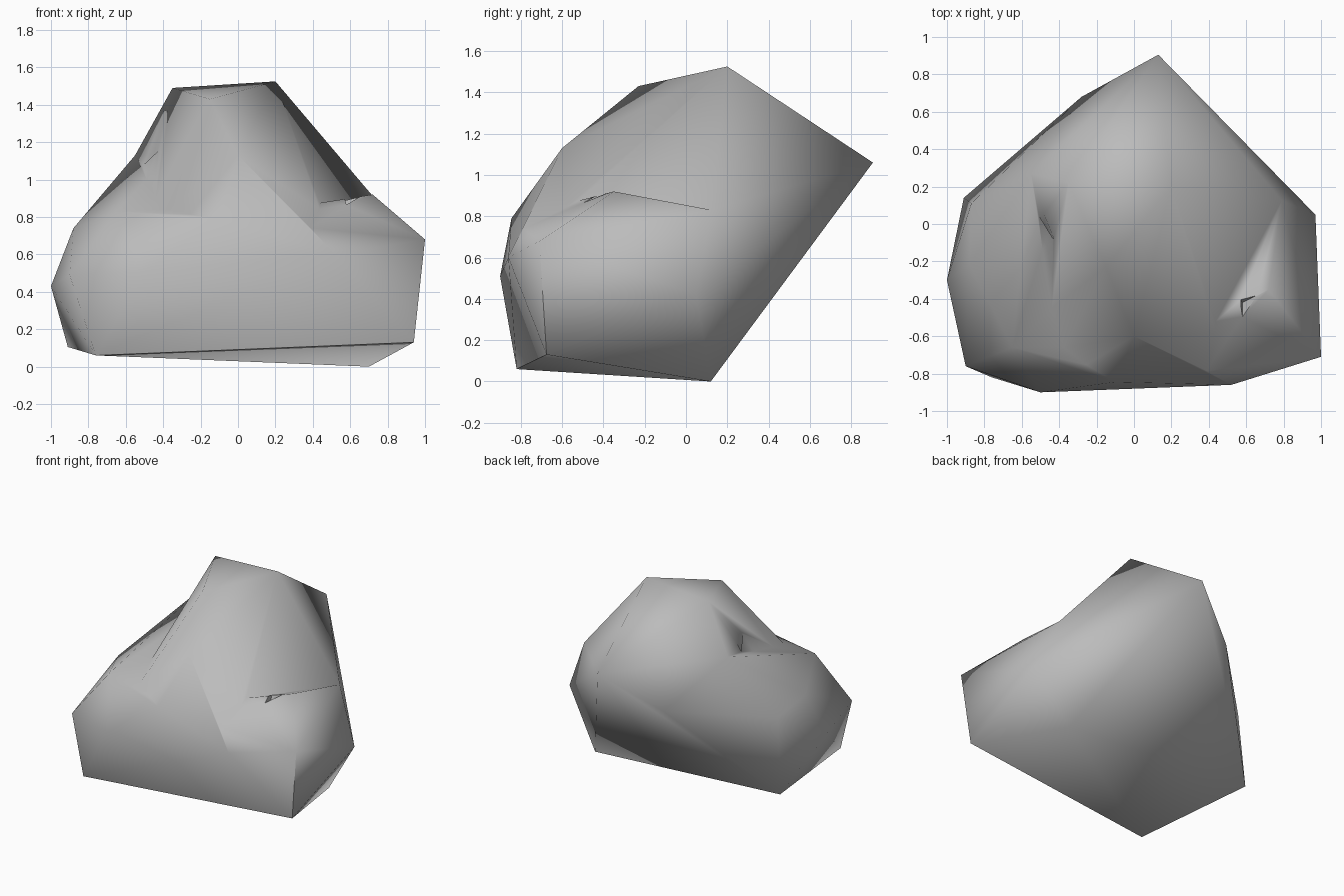
import bpy, bmesh, math

if "Cube" in bpy.data.objects:
    bpy.data.objects.remove(bpy.data.objects["Cube"])

stone = bpy.data.materials.new("grey stone")
stone.diffuse_color = (0.5, 0.5, 0.5, 1)
stone.use_nodes = True
stone.node_tree.nodes["Principled BSDF"].inputs["Base Color"].default_value = stone.diffuse_color

# Landmark corners of the boulder
top_right, top_left, top_front = (.2, .2, 1.525), (-.35, .22, 1.49), (-.15, -.23, 1.43)
back_tip, back_left = (.13, .905, 1.06), (-.28, .68, .79)
brow, front_mid = (0, -.6, 1.13), (-.1, -.845, .79)
front_left, front_right = (-.5, -.9, .51), (.52, -.86, .6)
right_notch, right_back, right_front = (.79, .125, .83), (.97, .05, .42), (1, -.71, .68)
base_back, base_right = (.7, .12, 0), (.94, -.675, .13)
base_front, base_left = (-.76, -.82, .06), (-.91, .14, .105)
left_notch = (-.55, .27, 1.13)
base = [base_back, base_right, base_front, base_left]


def hull(name, points):
    """Closed convex lump around the given corners."""
    bm = bmesh.new()
    for p in points:
        bm.verts.new(p)
    res = bmesh.ops.convex_hull(bm, input=bm.verts)
    bmesh.ops.delete(bm, geom=[v for v in bm.verts if not v.link_faces], context='VERTS')
    bmesh.ops.recalc_face_normals(bm, faces=bm.faces)
    me = bpy.data.meshes.new(name)
    bm.to_mesh(me)
    bm.free()
    me.materials.append(stone)
    ob = bpy.data.objects.new(name, me)
    bpy.context.collection.objects.link(ob)
    return ob


# Tall central mass
boulder = hull("boulder", base + [
    top_right, top_left, top_front, back_tip, back_left, brow, front_mid,
    front_left, front_right, right_notch, right_back, left_notch])

# Lower shoulders on either side
left_shoulder = hull("left_shoulder", [
    base_front, base_left, base_back, left_notch, back_left, front_left, front_mid,
    (-.65, -.66, .83), (-.88, -.215, .74), (-1, -.3, .43), (-.9, -.76, .49), (-.87, .11, .68)])
right_shoulder = hull("right_shoulder", base + [
    right_notch, right_back, right_front, front_right, front_mid, (.72, -.35, .92)])


def combine(other, op):
    mod = boulder.modifiers.new(other.name, 'BOOLEAN')
    mod.operation, mod.object, mod.solver = op, other, 'EXACT'
    bpy.context.view_layer.objects.active = boulder
    bpy.ops.object.modifier_apply(modifier=mod.name)
    bpy.data.objects.remove(other)


combine(left_shoulder, 'UNION')
combine(right_shoulder, 'UNION')

# Small chips in the surface
for name, pts in {
    "left_chip": [(-.54, .1, 1.12), (-.49, .1, 1.2), (-.42, -.1, 1.15), (-.47, -.02, 1.02)],
    "right_chip": [(.55, -.37, 1.0), (.7, -.36, .95), (.58, -.6, .9), (.58, -.42, .84)],
}.items():
    combine(hull(name, pts), 'DIFFERENCE')

# Clean up and shade
bm = bmesh.new()
bm.from_mesh(boulder.data)
bmesh.ops.remove_doubles(bm, verts=bm.verts, dist=.004)
bmesh.ops.triangulate(bm, faces=bm.faces)
bm.to_mesh(boulder.data)
bm.free()
bpy.ops.object.select_all(action='DESELECT')
boulder.select_set(True)
bpy.context.view_layer.objects.active = boulder
bpy.ops.object.shade_smooth_by_angle(angle=math.radians(60))
